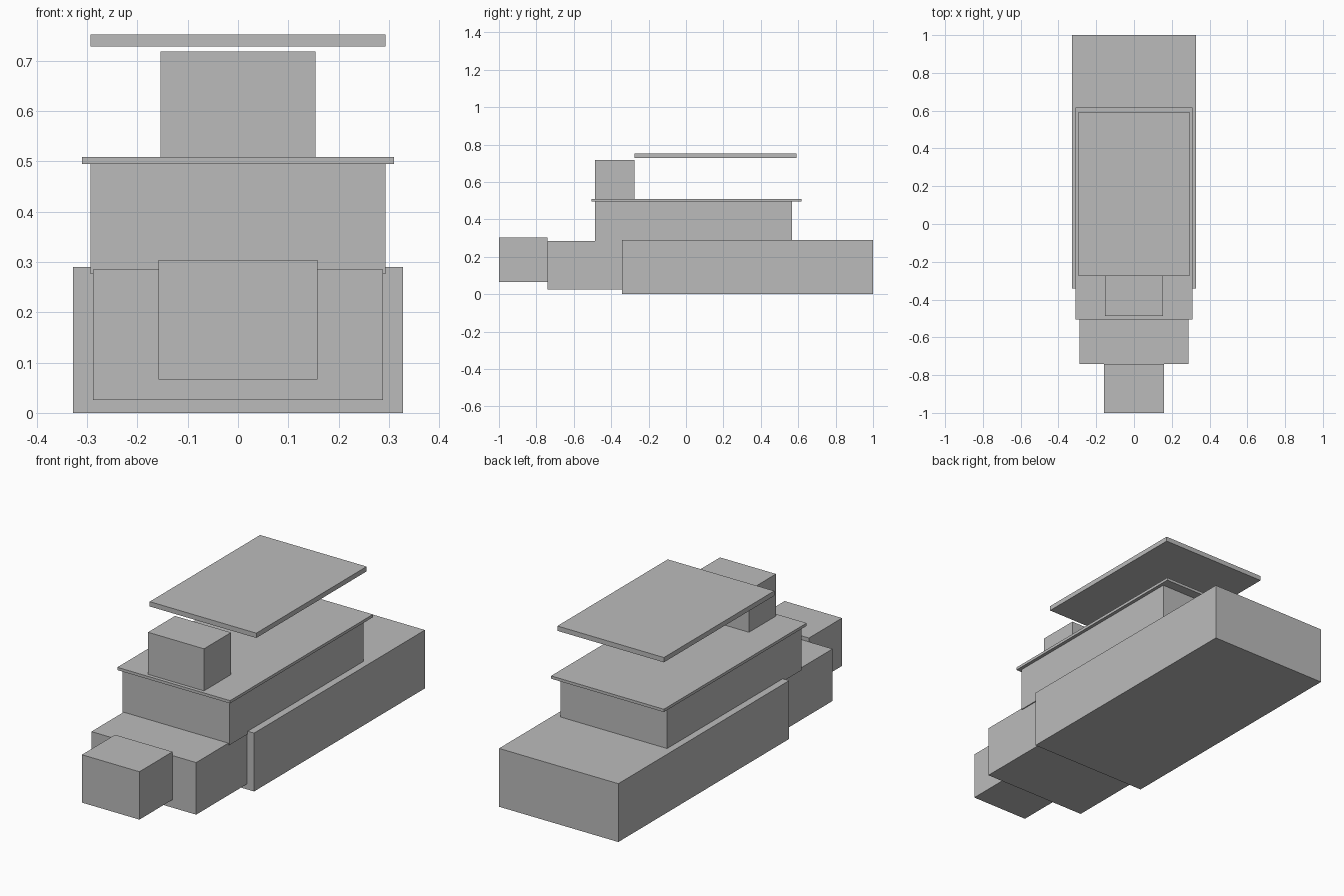
import bpy

cube = bpy.data.objects.get("Cube")
if cube:
    bpy.data.objects.remove(cube, do_unlink=True)

# One plain grey paint for everything
GREY = (0.5, 0.5, 0.5, 1)
paint = bpy.data.materials.new("plain grey")
paint.use_nodes = True
paint.diffuse_color = GREY
paint.node_tree.nodes["Principled BSDF"].inputs["Base Color"].default_value = GREY


def box(name, half_width, y, z):
    """Block centred on x = 0, spanning the given y and z ranges."""
    bpy.ops.mesh.primitive_cube_add(size=1, location=(0, sum(y) / 2, sum(z) / 2))
    ob = bpy.context.object
    ob.name = name
    ob.scale = (2 * half_width, y[1] - y[0], z[1] - z[0])
    bpy.ops.object.transform_apply(location=False, rotation=False, scale=True)
    ob.data.materials.append(paint)
    return ob


# Hull, stepping down in width towards the front
box("rear_hull", 0.328, (-0.342, 1), (0, 0.29))
box("front_hull", 0.288, (-0.74, -0.33), (0.026, 0.285))
box("bow_block", 0.158, (-1, -0.74), (0.066, 0.304))

# Cabin with its overhanging deck
box("cabin", 0.293, (-0.487, 0.567), (0.276, 0.495))
box("upper_deck", 0.31, (-0.505, 0.617), (0.495, 0.509))

# Wheelhouse and the canopy floating behind it
box("wheelhouse", 0.154, (-0.487, -0.275), (0.509, 0.718))
box("canopy", 0.293, (-0.275, 0.592), (0.728, 0.752))
